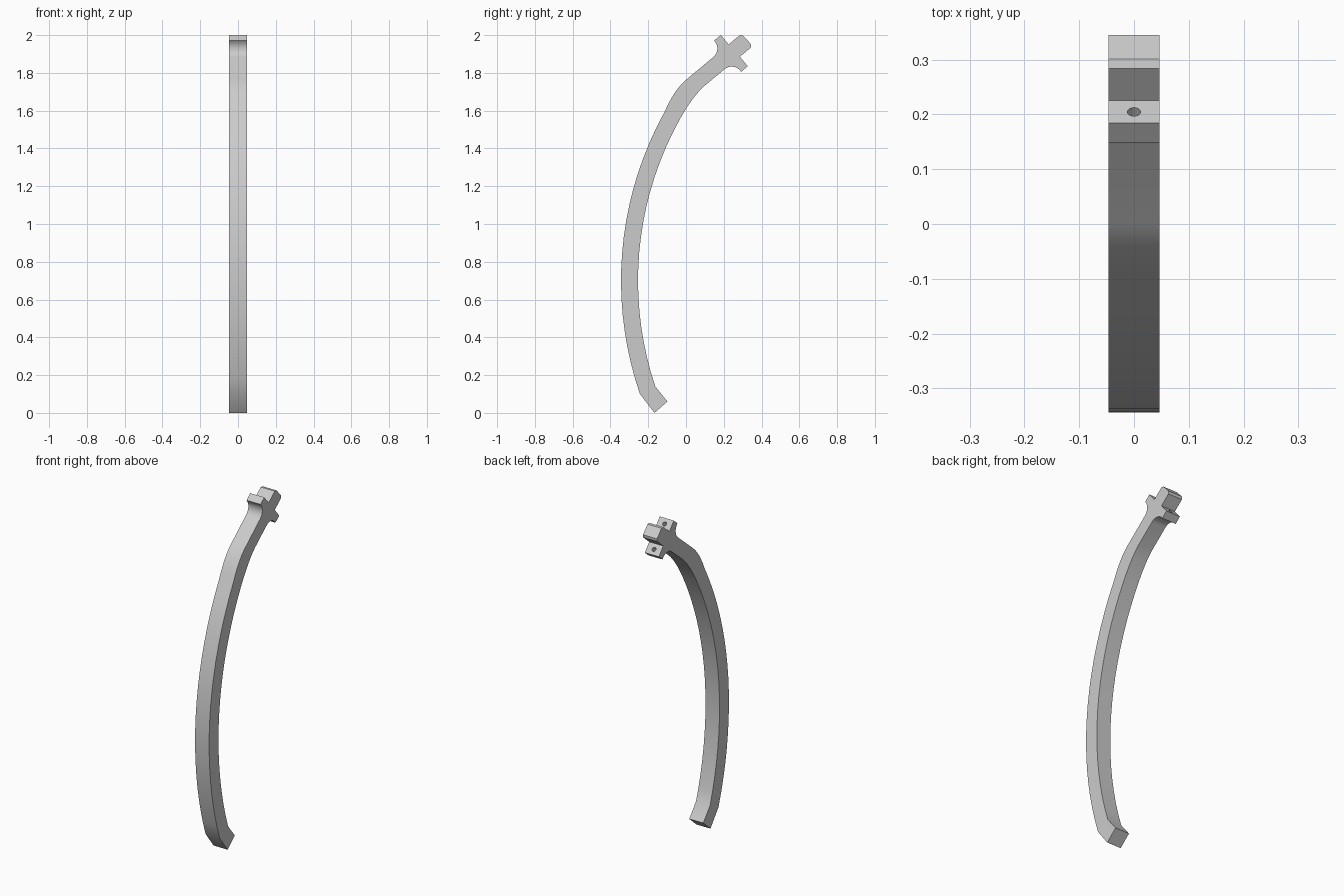
import bpy, bmesh
from math import sqrt, radians, sin, cos, pi
from mathutils import Vector

if "Cube" in bpy.data.objects:
    bpy.data.objects.remove(bpy.data.objects["Cube"], do_unlink=True)

HALF = 0.047                                   # half the bar's width
TILT = radians(40)                             # slope of the head
AX = Vector((cos(TILT), sin(TILT)))            # along the head, in (y, z)
UP = Vector((-sin(TILT), cos(TILT)))           # across the head
FILLET = 0.058

grey = bpy.data.materials.new("light grey")
grey.use_nodes = True
colour = (0.6, 0.6, 0.6, 1)
grey.diffuse_color = colour
grey.node_tree.nodes["Principled BSDF"].inputs["Base Color"].default_value = colour


def bow(radius, z):
    """Point on the big arc of the bar."""
    return Vector((1.506 - sqrt(radius ** 2 - (z - 0.7) ** 2), z))


def arc(radius, low, high, steps=18):
    return [bow(radius, low + (high - low) * i / steps) for i in range(steps + 1)]


def bend(a, b, c, steps=8):
    """Smooth turn from a to c around corner b, without its first point."""
    ts = [i / steps for i in range(1, steps + 1)]
    return [a * (1 - t) ** 2 + b * 2 * t * (1 - t) + c * t * t for t in ts]


def fillet(corner, side, steps=8):
    """Round inner corner from the bar up to a lug."""
    centre = corner - AX * FILLET + side * FILLET
    angles = [pi / 2 * i / steps for i in range(steps + 1)]
    return [centre + AX * FILLET * sin(a) - side * FILLET * cos(a) for a in angles]


def lug(tip, side):
    """Tip edge, back face foot of a lug."""
    back = tip + AX * 0.046
    return [tip, back, back - side * 0.065]


# outer edge: foot, bow, bend, upper lug
outer = [Vector((-0.167, 0))] + arc(1.85, 0.10, 1.60)
outer += bend(outer[-1], Vector((-0.061, 1.712)), Vector((0, 1.763)))
outer += fillet(Vector((0.190, 1.922)), UP) + lug(Vector((0.149, 1.971)), UP)

# inner edge: foot, bow, bend, lower lug
inner = [Vector((-0.098, 0.06))] + arc(1.76, 0.14, 1.56)
inner += bend(inner[-1], Vector((0.04, 1.682)), Vector((0.10, 1.733)))
inner += fillet(Vector((0.249, 1.857)), -UP) + lug(Vector((0.292, 1.806)), -UP)

# chamfered end block between the lugs
upper, lower = outer[-1] + AX * 0.076, inner[-1] + AX * 0.076
end = [upper, upper + (AX - UP) * 0.012, lower + (AX + UP) * 0.012, lower]
profile = outer + end + inner[::-1]

bm = bmesh.new()
face = bm.faces.new([bm.verts.new((-HALF, p.x, p.y)) for p in profile])
grown = bmesh.ops.extrude_face_region(bm, geom=[face])["geom"]
bmesh.ops.translate(bm, vec=(2 * HALF, 0, 0),
                    verts=[v for v in grown if isinstance(v, bmesh.types.BMVert)])
bmesh.ops.recalc_face_normals(bm, faces=bm.faces)
mesh = bpy.data.meshes.new("curved_bar")
bm.to_mesh(mesh)
bm.free()
bar = bpy.data.objects.new("curved_bar", mesh)
bpy.context.collection.objects.link(bar)
mesh.materials.append(grey)
bpy.context.view_layer.objects.active = bar

# blind screw holes in the back of both lugs
for foot, side in ((outer[-1], UP), (inner[-1], -UP)):
    mid = foot + side * 0.033
    bpy.ops.mesh.primitive_cylinder_add(vertices=24, radius=0.012, depth=0.08,
                                        location=(0, mid.x, mid.y),
                                        rotation=(TILT - pi / 2, 0, 0))
    cutter = bpy.context.object
    cutter.name = "hole_cutter"
    cutter.rotation_euler.x = TILT + pi / 2
    cutter.data.materials.append(grey)
    bpy.context.view_layer.objects.active = bar
    cut = bar.modifiers.new("hole", "BOOLEAN")
    cut.operation = "DIFFERENCE"
    cut.solver = "EXACT"
    cut.object = cutter
    bpy.ops.object.modifier_apply(modifier=cut.name)
    bpy.data.objects.remove(cutter, do_unlink=True)

bpy.ops.object.select_all(action="DESELECT")
bar.select_set(True)
bpy.context.view_layer.objects.active = bar
bpy.ops.object.shade_smooth_by_angle(angle=radians(30))
